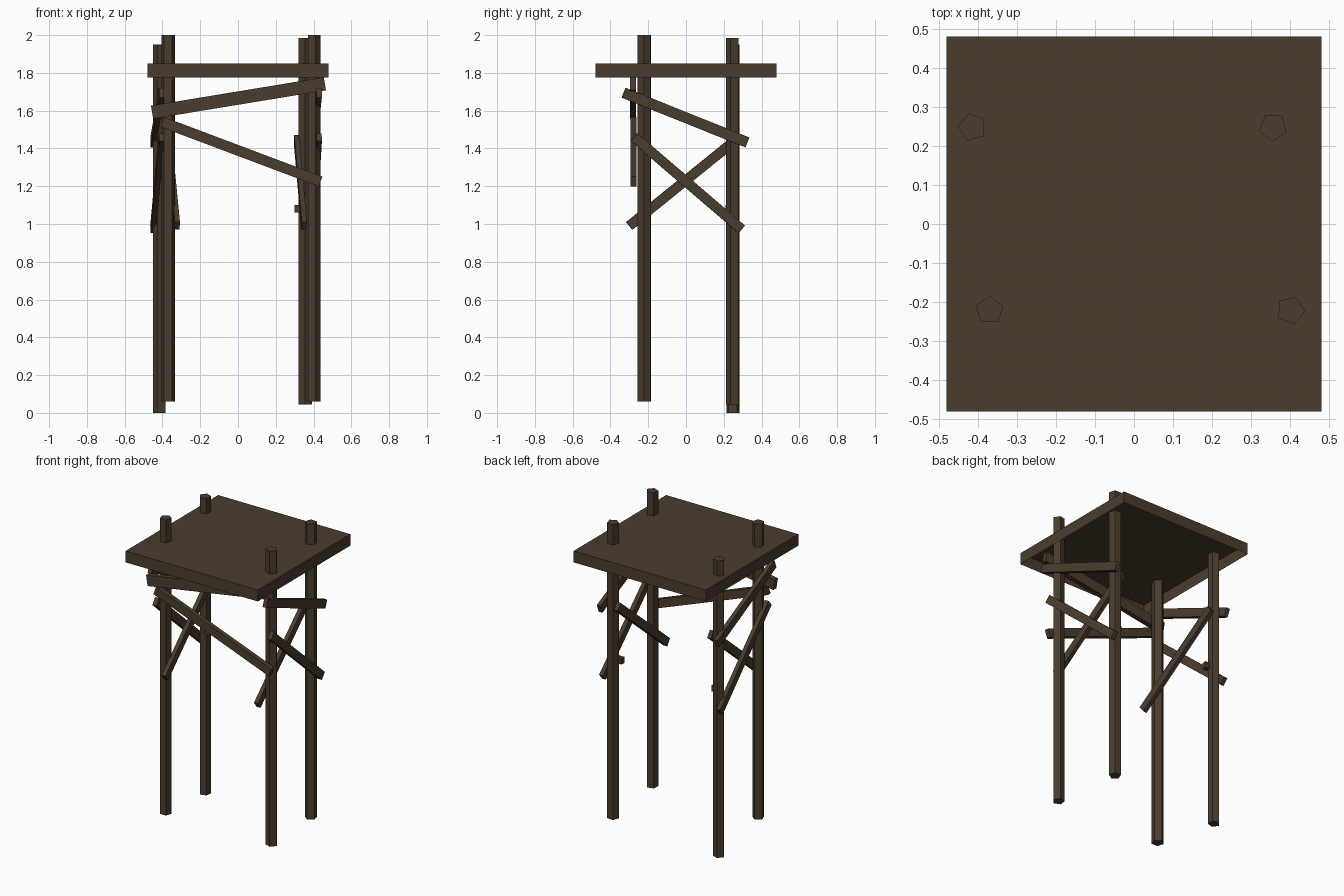
import bpy, bmesh, math
from mathutils import Vector, Matrix

if "Cube" in bpy.data.objects:
    bpy.data.objects.remove(bpy.data.objects["Cube"])

wood = bpy.data.materials.new("dark wood")
wood.diffuse_color = (0.07, 0.046, 0.027, 1)
wood.use_nodes = True
wood.node_tree.nodes["Principled BSDF"].inputs["Base Color"].default_value = wood.diffuse_color


def finish(bm, name):
    mesh = bpy.data.meshes.new(name)
    bm.to_mesh(mesh)
    bm.free()
    mesh.materials.append(wood)
    obj = bpy.data.objects.new(name, mesh)
    bpy.context.collection.objects.link(obj)
    return obj


def box(name, size, matrix, open_bottom=False):
    bm = bmesh.new()
    bmesh.ops.create_cube(bm, size=1, matrix=matrix @ Matrix.Diagonal((*size, 1)))
    if open_bottom:
        bm.normal_update()
        bmesh.ops.delete(bm, geom=[f for f in bm.faces if f.normal.z < -0.9],
                         context='FACES_ONLY')
    return finish(bm, name)


def board(name, start, end, width, thick=0.027):
    """Flat plank between two end points, standing on edge."""
    a, b = Vector(start), Vector(end)
    along = (b - a).normalized()
    side = along.cross(Vector((0, 0, 1))).normalized()
    up = side.cross(along)
    m = Matrix((along, side, up)).transposed().to_4x4()
    m.translation = (a + b) / 2
    return box(name, ((b - a).length, thick, width), m)


def post(name, x, y, z0, z1, turn):
    """Five-sided upright, first corner at the given angle."""
    bm = bmesh.new()
    ring = []
    for i in range(5):
        t = math.radians(turn + 72 * i)
        ring.append(bm.verts.new((x + 0.037 * math.cos(t), y + 0.037 * math.sin(t), z0)))
    face = bm.faces.new(ring)
    new = bmesh.ops.extrude_face_region(bm, geom=[face])["geom"]
    for v in new:
        if isinstance(v, bmesh.types.BMVert):
            v.co.z = z1
    bmesh.ops.recalc_face_normals(bm, faces=bm.faces)
    return finish(bm, name)


# Uprights
post("back_left_post", -0.414, 0.248, 0.0, 1.95, 178)
post("back_right_post", 0.356, 0.248, 0.045, 1.985, -93)
post("front_left_post", -0.37, -0.221, 0.06, 2.0, 90)
post("front_right_post", 0.401, -0.221, 0.06, 2.0, -4)

# Platform, hollow underneath
box("platform", (0.96, 0.96, 0.075), Matrix.Translation((0, 0, 1.8125)), True)

# Front braces
board("front_upper_brace", (-0.455, -0.28, 1.592), (0.46, -0.28, 1.742), 0.07, 0.032)
board("front_lower_brace", (-0.40, -0.278, 1.54), (0.437, -0.278, 1.225), 0.055, 0.03)

# Side braces: outer pair and inner cross piece; x given at front and back ends
sides = {"right": ((0.43, 0.40), (0.35, 0.31)),
         "left": ((-0.405, -0.45), (-0.322, -0.367))}
for name, ((of, ob), (nf, nb)) in sides.items():
    board(name + "_upper_brace", (of, -0.33, 1.695), (ob, 0.325, 1.432), 0.056)
    board(name + "_outer_cross_brace", (of, -0.275, 1.46), (ob, 0.295, 0.972), 0.052)
    board(name + "_inner_cross_brace", (nf, -0.30, 0.99), (nb, 0.27, 1.45), 0.052)

# Small pegs showing on the inner side of the back posts
for name, x in (("right_peg", 0.32), ("left_peg", -0.375)):
    box(name, (0.04, 0.03, 0.04), Matrix.Translation((x, 0.225, 1.08)))
